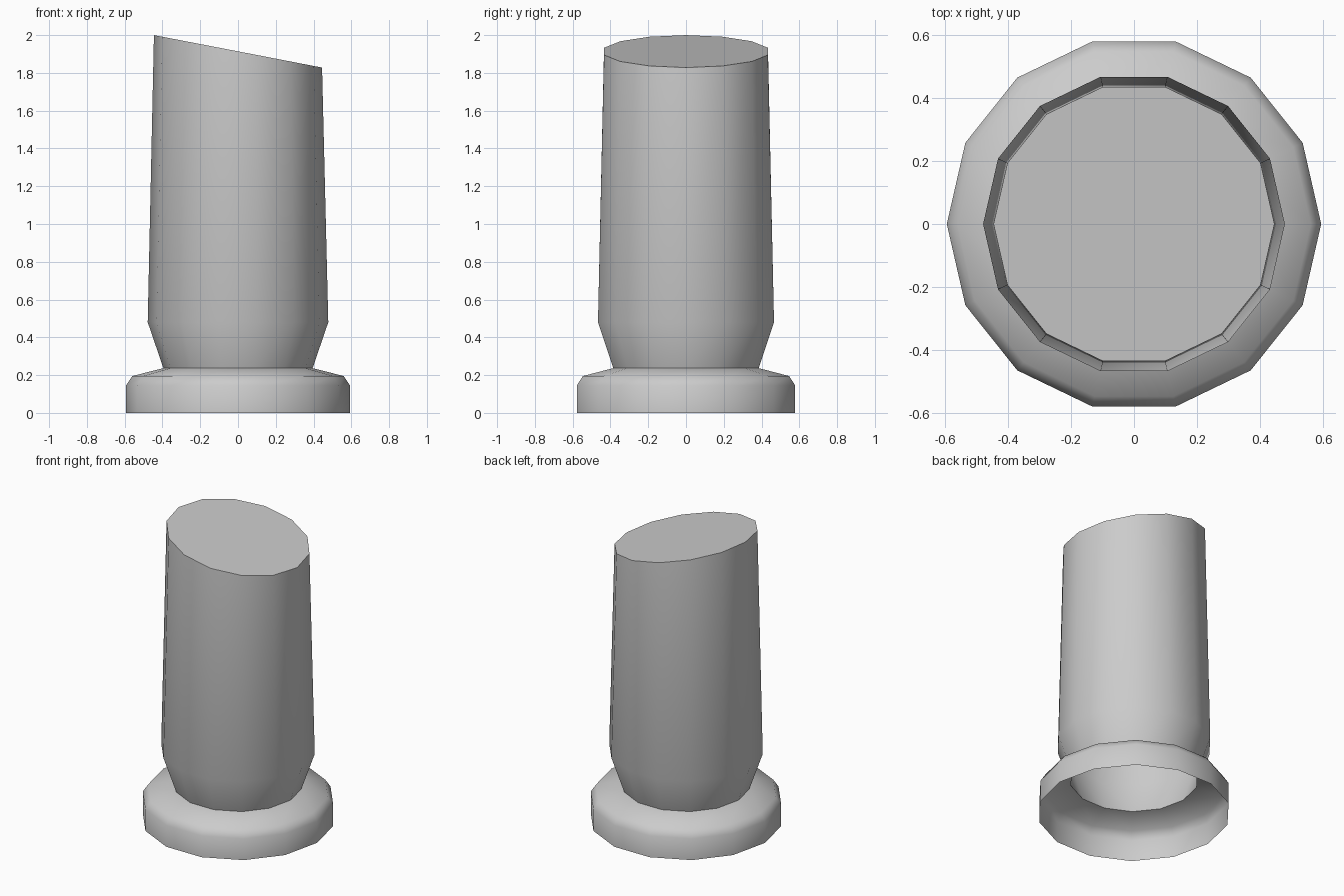
import bpy, bmesh, math

if "Cube" in bpy.data.objects:
    bpy.data.objects.remove(bpy.data.objects["Cube"])

SIDES = 14


def lathe(name, profile, cap_top=False, slope=0.0):
    """Revolve (radius, z) points; the last ring is tilted by slope along x."""
    bm = bmesh.new()
    rings = []
    for i, (r, z) in enumerate(profile):
        tilt = slope if i == len(profile) - 1 else 0.0
        ring = []
        for k in range(SIDES):
            a = 2 * math.pi * k / SIDES
            x, y = r * math.cos(a), r * math.sin(a)
            ring.append(bm.verts.new((x, y, z + tilt * x)))
        rings.append(ring)
    for lo, hi in zip(rings, rings[1:]):
        for k in range(SIDES):
            n = (k + 1) % SIDES
            bm.faces.new((lo[k], lo[n], hi[n], hi[k]))
    if cap_top:
        bm.faces.new(rings[-1])
    mesh = bpy.data.meshes.new(name)
    bm.to_mesh(mesh)
    bm.free()
    obj = bpy.data.objects.new(name, mesh)
    bpy.context.collection.objects.link(obj)
    bpy.ops.object.select_all(action='DESELECT')
    obj.select_set(True)
    bpy.context.view_layer.objects.active = obj
    bpy.ops.object.shade_smooth_by_angle(angle=math.radians(45))
    return obj


# Flared foot ring, open underneath
lathe("base_ring", [(0.593, 0.0), (0.593, 0.145), (0.56, 0.195), (0.395, 0.237)])

# Tapered body with a slanted, closed top
lathe("body", [(0.395, 0.237), (0.478, 0.48), (0.445, 1.914)],
      cap_top=True, slope=-0.193)
